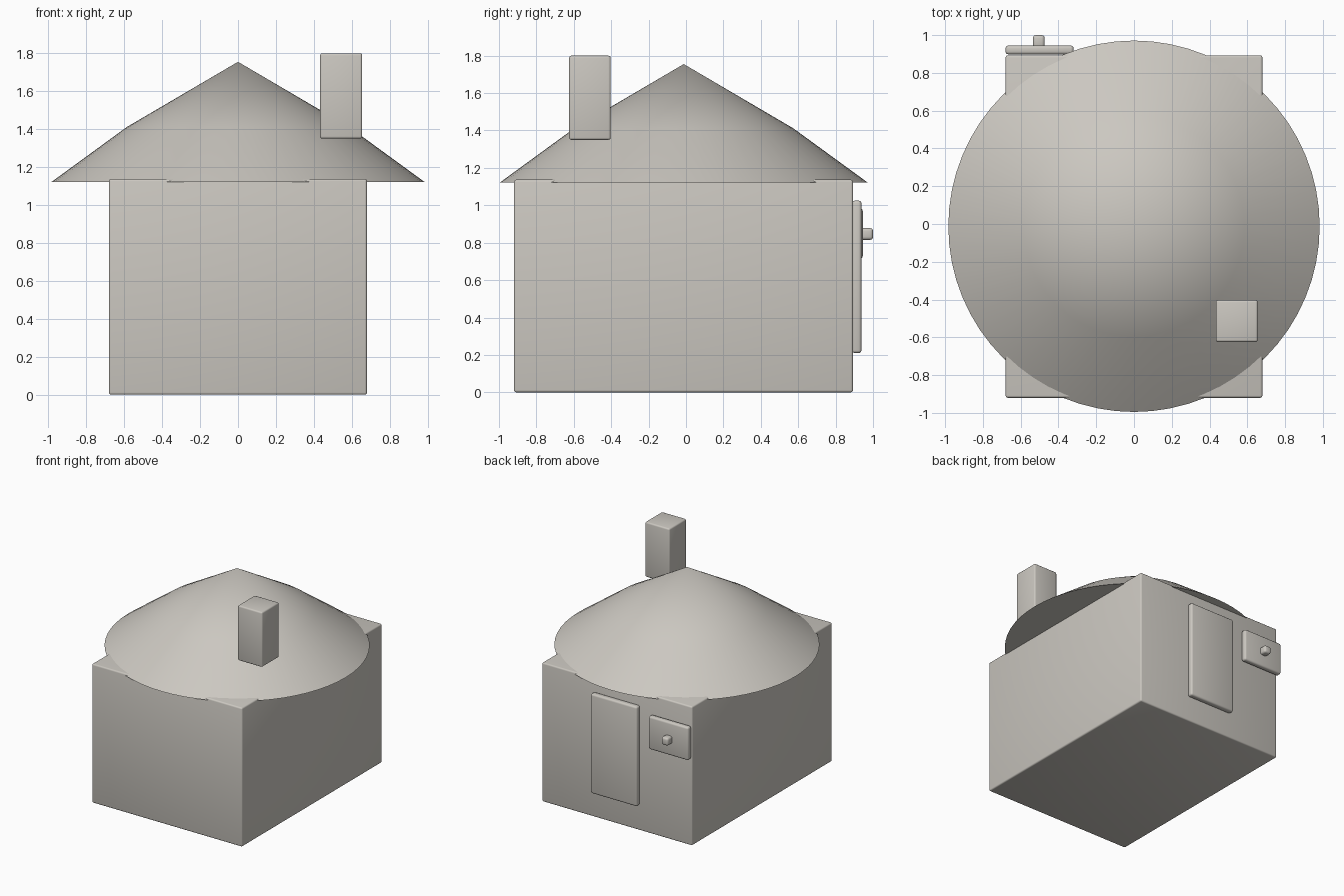
import bpy, bmesh, math

if "Cube" in bpy.data.objects:
    bpy.data.objects.remove(bpy.data.objects["Cube"], do_unlink=True)

# One warm grey for the whole house
stone = bpy.data.materials.new("warm_grey")
stone.use_nodes = True
colour = (0.60, 0.575, 0.53, 1)
stone.diffuse_color = colour
stone.node_tree.nodes["Principled BSDF"].inputs["Base Color"].default_value = colour


def finish(name, bm, angle):
    bmesh.ops.recalc_face_normals(bm, faces=bm.faces)
    mesh = bpy.data.meshes.new(name)
    bm.to_mesh(mesh)
    bm.free()
    mesh.materials.append(stone)
    obj = bpy.data.objects.new(name, mesh)
    bpy.context.collection.objects.link(obj)
    bpy.ops.object.select_all(action="DESELECT")
    obj.select_set(True)
    bpy.context.view_layer.objects.active = obj
    bpy.ops.object.shade_smooth_by_angle(angle=math.radians(angle))
    return obj


def rounded_box(name, x, y, z, bevel):
    """Box between the given (low, high) limits with softened edges."""
    bm = bmesh.new()
    bmesh.ops.create_cube(bm, size=1)
    for v in bm.verts:
        v.co = [(lo + hi) / 2 + c * (hi - lo) for c, (lo, hi) in zip(v.co, (x, y, z))]
    bmesh.ops.bevel(bm, geom=bm.edges[:], offset=bevel, segments=3,
                    profile=0.5, affect="EDGES")
    return finish(name, bm, 40)


# Walls and chimney
rounded_box("house_walls", (-0.68, 0.68), (-0.92, 0.893), (0, 1.137), 0.012)
rounded_box("chimney", (0.433, 0.655), (-0.625, -0.403), (1.35, 1.80), 0.012)

# Door, window and its knob on the back wall
rounded_box("door", (-0.21, 0.21), (0.888, 0.938), (0.21, 1.025), 0.015)
rounded_box("window", (-0.68, -0.32), (0.898, 0.945), (0.715, 0.985), 0.015)
rounded_box("window_knob", (-0.535, -0.473), (0.93, 1.0), (0.815, 0.878), 0.016)

# Round roof: a steeper skirt, a shallower cap and a closed underside
SIDES = 64
bm = bmesh.new()
rings = []
for radius, height in ((0.983, 1.122), (0.585, 1.412)):
    rings.append([bm.verts.new((radius * math.cos(math.tau * i / SIDES),
                                radius * math.sin(math.tau * i / SIDES) - 0.012,
                                height)) for i in range(SIDES)])
apex = bm.verts.new((0, -0.012, 1.755))
rim, shoulder = rings
for i in range(SIDES):
    j = (i + 1) % SIDES
    bm.faces.new((rim[i], rim[j], shoulder[j], shoulder[i]))
    bm.faces.new((shoulder[i], shoulder[j], apex))
bm.faces.new(rim[::-1])
finish("roof", bm, 30)
